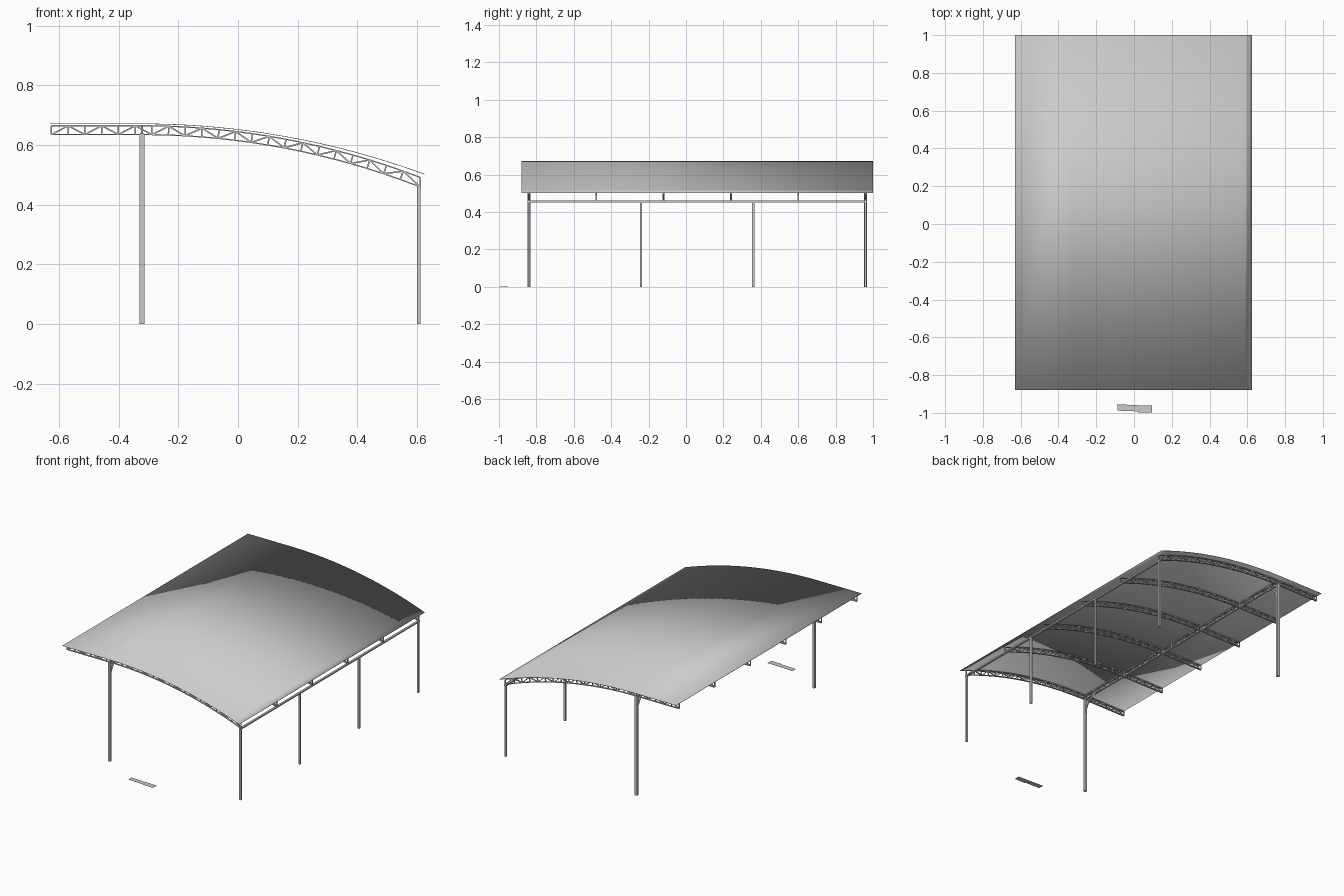
import bpy, bmesh, math
from mathutils import Vector, Matrix

if "Cube" in bpy.data.objects:
    bpy.data.objects.remove(bpy.data.objects["Cube"])

X0 = -0.322            # where the flat overhang turns into the arc
XL, XR = -0.625, 0.61  # truss ends
Y0, Y1 = -0.84, 0.96   # first and last frame

def arc_z(x, top, radius):
    d = max(0.0, x - X0)
    return top - radius + math.sqrt(radius * radius - d * d)

def top_pt(x):
    return Vector((x, 0, arc_z(x, 0.6645, 2.60)))

def bottom_pt(x):
    return Vector((x, 0, arc_z(x, 0.635, 2.566)))

def bar(bm, a, b, w, h):
    """Rectangular bar from a to b; w = sideways width, h = depth."""
    a, b = Vector(a), Vector(b)
    d = (b - a).normalized()
    ref = Vector((0, 1, 0)) if abs(d.y) < 0.9 else Vector((1, 0, 0))
    side = (ref - d * ref.dot(d)).normalized()
    up = d.cross(side)
    rings = [[bm.verts.new(p + side * s * w / 2 + up * t * h / 2)
              for s, t in ((-1, -1), (1, -1), (1, 1), (-1, 1))] for p in (a, b)]
    for i in range(4):
        j = (i + 1) % 4
        bm.faces.new((rings[0][i], rings[0][j], rings[1][j], rings[1][i]))
    bm.faces.new(rings[0][::-1])
    bm.faces.new(rings[1])

def finish(bm, name):
    bmesh.ops.recalc_face_normals(bm, faces=bm.faces)
    me = bpy.data.meshes.new(name)
    bm.to_mesh(me)
    bm.free()
    ob = bpy.data.objects.new(name, me)
    bpy.context.collection.objects.link(ob)
    return ob

# Roof sheet: flat part then arc, extruded along y
bm = bmesh.new()
xs = [-0.63] + [X0 + (0.625 - X0) * i / 24 for i in range(25)]
rows = [[bm.verts.new((x, y, arc_z(x, 0.672, 2.74))) for x in xs] for y in (-0.88, 1.0)]
for i in range(len(xs) - 1):
    bm.faces.new((rows[0][i], rows[0][i + 1], rows[1][i + 1], rows[1][i]))
roof = finish(bm, "roof_sheet")
mod = roof.modifiers.new("thickness", 'SOLIDIFY')
mod.thickness = 0.002
mod.offset = -1
bpy.context.view_layer.objects.active = roof
roof.select_set(True)
bpy.ops.object.shade_smooth_by_angle()

# Cross trusses: two chords, uprights and zigzag diagonals
N = 22
bm = bmesh.new()
tops, bots = [], []
for i in range(N + 1):
    x = XL + (XR - XL) * i / N
    tops.append(top_pt(x))
    tilt = 0 if i == N else 0.032 * max(0, x - X0) / 2.6
    bots.append(bottom_pt(x - tilt))
for i in range(N):
    bar(bm, tops[i], tops[i + 1], 0.010, 0.004)
    bar(bm, bots[i], bots[i + 1], 0.010, 0.004)
    a, b = (bots[i], tops[i + 1]) if i % 2 == 0 else (tops[i], bots[i + 1])
    bar(bm, a, b, 0.006, 0.005)
for i in range(N + 1):
    bar(bm, tops[i], bots[i], 0.006, 0.005)
truss = finish(bm, "cross_truss_1")
truss.location.y = Y0
for k in range(1, 6):
    ob = bpy.data.objects.new(f"cross_truss_{k + 1}", truss.data)
    ob.location.y = Y0 + (Y1 - Y0) * k / 5
    bpy.context.collection.objects.link(ob)

# Long truss over the two tall posts
bm = bmesh.new()
zb, zt = 0.637, 0.664
bar(bm, (X0, Y0, zb), (X0, Y1, zb), 0.012, 0.008)
bar(bm, (X0, Y0, zt), (X0, Y1, zt), 0.010, 0.004)
M = 20
for i in range(M):
    ya, yb = Y0 + (Y1 - Y0) * i / M, Y0 + (Y1 - Y0) * (i + 1) / M
    z = (zb, zt) if i % 2 == 0 else (zt, zb)
    bar(bm, (X0, ya, z[0]), (X0, yb, z[1]), 0.006, 0.005)
    bar(bm, (X0, yb, zb), (X0, yb, zt), 0.006, 0.005)
finish(bm, "long_truss")

# Low-side beam
bm = bmesh.new()
bar(bm, (0.606, Y0 - 0.007, 0.4555), (0.606, Y1 + 0.007, 0.4555), 0.013, 0.009)
finish(bm, "low_side_beam")

# Posts
def post(name, x, y, h, w):
    bm = bmesh.new()
    bar(bm, (x, y, 0), (x, y, h), w, w)
    finish(bm, name)

for k in range(4):
    post(f"low_post_{k + 1}", 0.606, Y0 + 0.6 * k, 0.455, 0.012)
for k, y in enumerate((Y0, Y1)):
    post(f"tall_post_{k + 1}", X0, y, 0.636, 0.016)

# Curved braces from the tall posts to the long truss
for k, (y, s) in enumerate(((Y0, 1), (Y1, -1))):
    cu = bpy.data.curves.new("brace", 'CURVE')
    cu.dimensions = '3D'
    cu.bevel_depth = 0.005
    cu.bevel_resolution = 2
    cu.use_fill_caps = True
    sp = cu.splines.new('POLY')
    sp.points.add(8)
    for i, p in enumerate(sp.points):
        t = math.pi / 2 * i / 8
        p.co = (X0, y + s * (0.006 + 0.10 * (1 - math.cos(t))), 0.535 + 0.10 * math.sin(t), 1)
    ob = bpy.data.objects.new(f"curved_brace_{k + 1}", cu)
    bpy.context.collection.objects.link(ob)

# Thin plate lying on the ground in front
bm = bmesh.new()
outline = [(-0.087, -0.988), (0.02, -0.992), (0.02, -0.997), (0.096, -0.998),
           (0.096, -0.962), (0.0, -0.959), (-0.087, -0.954)]
f = bm.faces.new([bm.verts.new((x, y, 0)) for x, y in outline])
ext = bmesh.ops.extrude_face_region(bm, geom=[f])
bmesh.ops.translate(bm, vec=(0, 0, 0.001),
                    verts=[v for v in ext["geom"] if isinstance(v, bmesh.types.BMVert)])
finish(bm, "ground_plate")
